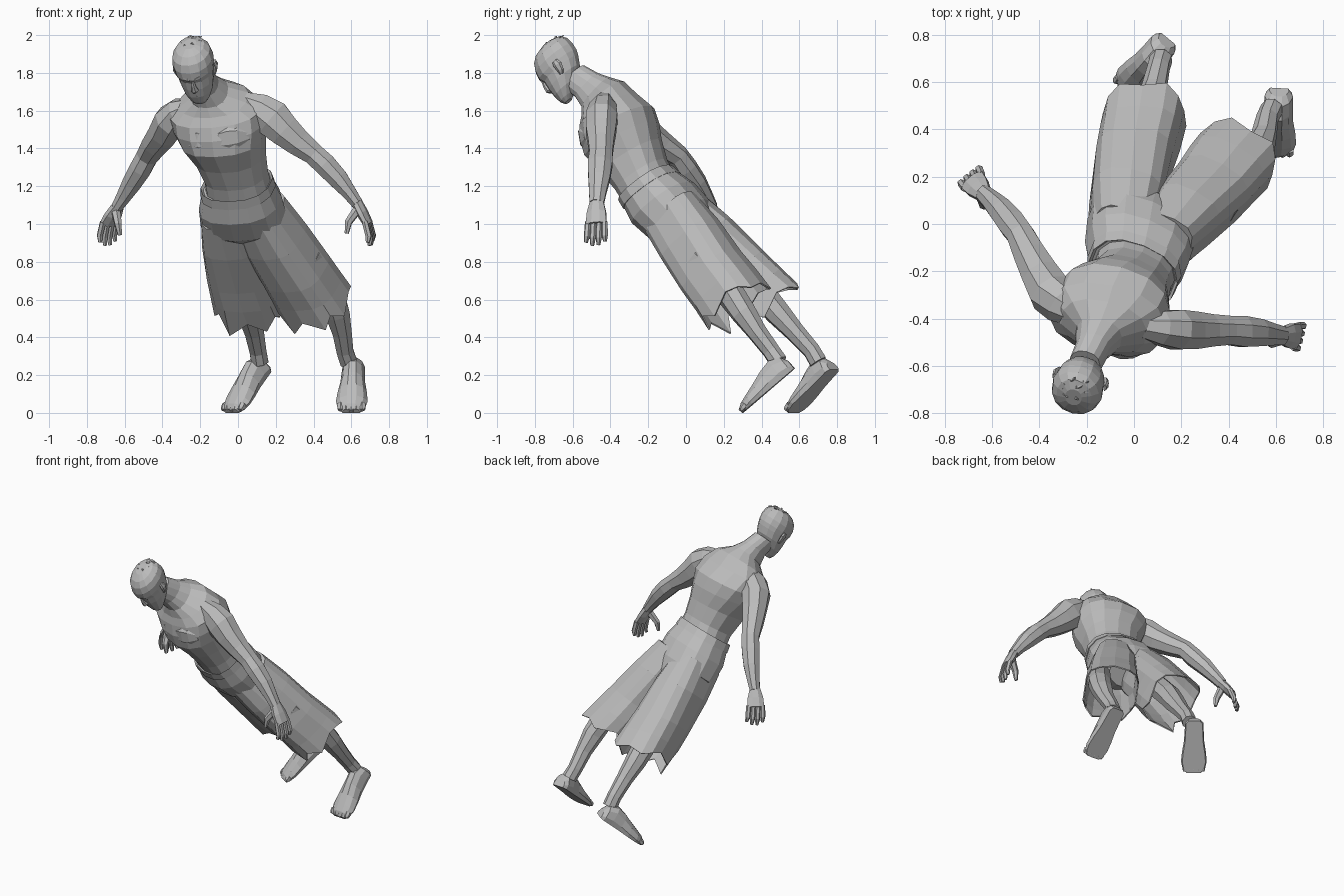
import bpy, bmesh, math
from mathutils import Vector, Matrix

skin = bpy.data.materials.new("plain_grey")
skin.diffuse_color = (0.5, 0.5, 0.5, 1)


def frame(yaw, pitch, roll=0):
    """Local x = figure's left, -y = forward, z = up along the body."""
    r = math.radians
    return (Matrix.Rotation(r(yaw), 3, 'Z') @ Matrix.Rotation(r(pitch), 3, 'X')
            @ Matrix.Rotation(-r(roll), 3, 'Y'))


def loft(name, rings, cap_start=True, cap_end=True):
    bm = bmesh.new()
    loops = [[bm.verts.new(p) for p in ring] for ring in rings]
    n = len(loops[0])
    for a, b in zip(loops, loops[1:]):
        for i in range(n):
            j = (i + 1) % n
            bm.faces.new((a[i], a[j], b[j], b[i]))
    if cap_start:
        bm.faces.new(loops[0][::-1])
    if cap_end:
        bm.faces.new(loops[-1])
    bmesh.ops.recalc_face_normals(bm, faces=bm.faces)
    me = bpy.data.meshes.new(name)
    bm.to_mesh(me)
    bm.free()
    me.materials.append(skin)
    ob = bpy.data.objects.new(name, me)
    bpy.context.collection.objects.link(ob)
    return ob


def oval(c, w, d, rot, n=12, sq=0.85):
    """Slightly squared oval ring of half width w and half depth d."""
    pts = []
    for i in range(n):
        t = 2 * math.pi * (i + 0.5) / n
        cx, sy = math.cos(t), math.sin(t)
        pts.append(Vector(c) + rot @ Vector((
            w * math.copysign(abs(cx) ** sq, cx), -d * math.copysign(abs(sy) ** sq, sy), 0)))
    return pts


def body(name, rows, n=12, **kw):
    """Rows: x, y, z, half width, half depth, yaw, pitch, roll."""
    return loft(name, [oval(r[:3], r[3], r[4], frame(*r[5:8]), n) for r in rows], **kw)


def tube(name, rows, n=8, ref=(0, 1, 0), fat=1.0):
    """Rows: x, y, z, radius across, radius along ref."""
    pts = [Vector(r[:3]) for r in rows]
    rings = []
    for i, r in enumerate(rows):
        t = (pts[min(i + 1, len(pts) - 1)] - pts[max(i - 1, 0)]).normalized()
        u = Vector(ref)
        u = (u - t * u.dot(t)).normalized()
        v = t.cross(u)
        ra, rb = r[3] * fat, r[-1] * fat
        rings.append([pts[i] + v * ra * math.cos(a) + u * rb * math.sin(a)
                      for a in (2 * math.pi * (k + .5) / n for k in range(n))])
    return loft(name, rings)


# Torso, from under the waistband up into the neck
body("torso", [
    (0.005, -0.19, 1.18, .178, .147, -22, 37, 0),
    (-0.01, -0.237, 1.26, .17, .153, -21, 34, 0),
    (-0.04, -0.29, 1.36, .187, .178, -19, 31, 0),
    (-0.075, -0.34, 1.45, .225, .212, -16, 27, 2),
    (-0.095, -0.365, 1.53, .25, .21, -13, 27, 4),
    (-0.115, -0.405, 1.60, .25, .172, -10, 32, 5),
    (-0.128, -0.435, 1.658, .185, .145, -10, 42, 5),
    (-0.15, -0.475, 1.695, .1, .11, -10, 48, 5),
    (-0.175, -0.525, 1.735, .073, .088, -9, 46, 5),
    (-0.21, -0.6, 1.785, .067, .082, -8, 42, 8)], n=14)

# Chest muscles
chest = frame(-15, 27, 4)
for side in (-1, 1):
    rings = []
    for dx, s in ((.004, .45), (.035, .85), (.085, 1), (.135, .9), (.185, .45)):
        c = Vector((-0.085, -0.36, 1.505)) + chest @ Vector((side * dx, -.15 + dx * .2, 0))
        rings.append([c + chest @ Vector((0, -.07 * s * math.cos(a), .1 * s * math.sin(a)))
                      for a in (2 * math.pi * k / 8 for k in range(8))])
    loft("chest_muscle", rings)

# Head: rows of height, forward shift, half width, half depth
hc, hr = Vector((-0.228, -0.668, 1.83)), frame(-8, 40, 8)


def at(x, f, u):
    return hc + hr @ Vector((x, -f, u))


loft("head", [oval(at(0, f, u), w * 1.06, d * 1.02, hr, 14, .95) for u, f, w, d in (
    (-.172, .078, .03, .022), (-.15, .068, .05, .045), (-.11, .042, .073, .077),
    (-.06, .015, .087, .104), (-.015, 0, .094, .114), (.015, 0, .1, .126),
    (.055, -.006, .104, .124), (.095, -.014, .096, .112), (.124, -.022, .072, .086),
    (.14, -.026, .034, .042))])
tube("nose", [(*at(0, .112, .005), .008, .012), (*at(0, .122, -.03), .013, .014),
              (*at(0, .124, -.058), .021, .018), (*at(0, .113, -.07), .016, .01)], 6)
tube("lips", [(*at(-.03, .098, -.105), .004, .004), (*at(0, .112, -.1), .011, .01),
              (*at(.03, .098, -.105), .004, .004)], 6)
for s in (-1, 1):
    tube("brow", [(*at(s * .012, .118, .012), .01), (*at(s * .042, .108, .02), .011),
                  (*at(s * .075, .08, .01), .006)], 6)
    tube("ear", [(*at(s * .094, .005, -.055), .008, .01), (*at(s * .103, -.005, -.035), .011, .018),
                 (*at(s * .112, -.012, -.005), .011, .024), (*at(s * .111, -.012, .018), .007, .016)],
         6, hr @ Vector((0, 1, 0)))

# Short tufts of hair lying on the crown
for i in range(12):
    a = 2.4 * i
    r = .014 * math.sqrt(i) + .01
    x, f = r * math.cos(a), -.03 + r * 1.3 * math.sin(a)
    b = Vector((x, f, .134 - 9 * r * r))
    tip = b + Vector((.03 * math.cos(a + 1), -.012 + .03 * math.sin(a + 1), .007))
    tube("hair_tuft", [(*at(b.x, b.y, b.z - .01), .018, .01),
                       (*at(*((b + tip) * .5 + Vector((0, 0, .004)))), .014, .007),
                       (*at(*tip), .002, .002)], 4)

# Arms: shoulder, biceps, elbow, forearm, wrist
tube("left_arm", [(.03, -.43, 1.65, .05, .05), (.11, -.44, 1.61, .082, .07),
                  (.18, -.447, 1.56, .098, .082), (.245, -.45, 1.495, .084, .078),
                  (.32, -.45, 1.43, .07, .067), (.40, -.45, 1.37, .056, .06),
                  (.46, -.455, 1.315, .058, .064), (.53, -.46, 1.24, .052, .056),
                  (.59, -.468, 1.165, .038, .044), (.63, -.473, 1.11, .031, .038)], fat=1.1)
tube("right_arm", [(-.25, -.38, 1.615, .05, .055), (-.305, -.34, 1.59, .075, .08),
                   (-.355, -.29, 1.545, .085, .09), (-.395, -.215, 1.48, .076, .078),
                   (-.44, -.13, 1.42, .066, .066), (-.48, -.045, 1.36, .056, .055),
                   (-.515, .0, 1.295, .057, .058), (-.56, .055, 1.22, .05, .052),
                   (-.605, .1, 1.145, .038, .042), (-.64, .13, 1.09, .03, .036)], fat=1.1)


def hand(side, wrist, knuckle, tips, across, thumb):
    w, k, t, a = (Vector(v) for v in (wrist, knuckle, tips, across))
    a.normalize()
    tube(side + "_palm", [(*w, .03, .038), (*w.lerp(k, .5), .03, .055),
                          (*k, .024, .06)], 8, a)
    for i in range(4):
        o = a * (i - 1.5) * .03
        reach = (.85, 1, .97, .8)[i]
        end = k + (t - k) * reach + o * 1.15
        mid = (k + o).lerp(end, .5) + (k - w) * .14
        tube(side + "_finger", [(*(k + o - (k - w) * .1), .017), (*mid, .017), (*end, .01)], 6, a)
    b, m, e = (Vector(v) for v in thumb)
    tube(side + "_thumb", [(*b, .026), (*m, .021), (*e, .011)], 6, a)


hand("left", (.625, -.472, 1.12), (.69, -.475, 1.0), (.70, -.48, .885), (.25, 1, 0),
     ((.635, -.485, 1.08), (.585, -.505, 1.01), (.575, -.51, .95)))
hand("right", (-.637, .127, 1.095), (-.685, .185, 1.0), (-.69, .21, .885), (.75, .6, 0),
     ((-.645, .12, 1.06), (-.635, .08, 1.0), (-.625, .08, .94)))

# Shorts: waistband, hips and two ragged legs
body("waistband", [(-.004, -.205, 1.205, .184, .154, -22, 37, 0),
                   (-.007, -.213, 1.217, .195, .163, -22, 37, 0),
                   (.002, -.18, 1.175, .204, .17, -22, 37, 0)], n=14)
body("shorts_hips", [(-.002, -.195, 1.195, .192, .16, -22, 37, 0),
                     (.012, -.12, 1.11, .225, .187, -22, 38, 0),
                     (.03, -.03, 1.02, .235, .175, -22, 40, 0),
                     (.06, .05, .96, .15, .12, -20, 40, 0)], n=14)

# Length change around the ragged hem
ragged = (.02, -.04, .03, -.03, .06, -.06, .01, -.03, .0, .03, .0, .02, -.02, -.04)


def shorts_leg(name, rows, hem_dir, shift):
    rings = [oval(r[:3], r[3], r[4], frame(*r[5:]), 14, .68) for r in rows]
    down = Vector(hem_dir).normalized()
    rings[-1] = [p + down * ragged[(i + shift) % 14] for i, p in enumerate(rings[-1])]
    ob = loft(name, rings, cap_end=False)
    m = ob.modifiers.new("cloth", 'SOLIDIFY')
    m.thickness = .008


shorts_leg("right_shorts_leg", [(-.065, -.05, 1.07, .125, .16, -18, 40),
                                (-.035, .1, .92, .152, .177, -10, 40),
                                (.0, .27, .745, .165, .18, -3, 40),
                                (.025, .36, .65, .172, .185, 0, 40),
                                (.045, .445, .565, .176, .188, 3, 40)], (.04, .47, -.55), 0)
shorts_leg("left_shorts_leg", [(.115, -.09, 1.07, .12, .162, -26, 40),
                               (.2, .02, .92, .153, .175, -28, 40),
                               (.31, .135, .75, .168, .177, -29, 40),
                               (.37, .21, .655, .176, .18, -29, 40),
                               (.425, .27, .57, .18, .185, -29, 40)], (.32, .35, -.48), 0)

# Lower legs
tube("right_lower_leg", [(-.01, .2, .82, .07), (.04, .40, .63, .068), (.06, .485, .53, .062),
                         (.085, .575, .43, .049), (.105, .665, .33, .043), (.115, .70, .27, .044)],
     fat=1.12)
tube("left_lower_leg", [(.36, .07, .82, .07), (.49, .235, .63, .068), (.525, .305, .53, .062),
                        (.55, .375, .43, .049), (.565, .45, .33, .043), (.585, .49, .27, .044)],
     fat=1.12)


# Bare feet: rows of position along the sole, half width, height
def foot(name, heel, toe):
    h, t = Vector(heel), Vector(toe)
    d = (t - h).normalized()
    side = Vector((-d.y, d.x, 0)).normalized()
    up = d.cross(side)
    rings = []
    for s, w, z in ((0, .042, .055), (.06, .06, .095), (.22, .062, .12), (.42, .066, .105),
                    (.62, .078, .08), (.8, .084, .06), (.93, .073, .045), (1, .05, .026)):
        c = h.lerp(t, s)
        rings.append([c + side * w * x + up * z * y for x, y in (
            (-.9, 0), (.9, 0), (1, .3), (.75, .75), (.3, 1), (-.3, 1), (-.75, .75), (-1, .3))])
    loft(name, rings)
    # Toes
    for i in range(5):
        o = side * (i - 2) * .029
        a, b = h.lerp(t, .88) + o + up * .022, h.lerp(t, 1.01 - .012 * abs(i - 2)) + o + up * .015
        tube(name + "_toe", [(*a, .02), (*a.lerp(b, .6), .019), (*b, .012)], 6, up)


foot("right_foot", (.145, .785, .23), (-.03, .57, .0))
foot("left_foot", (.615, .575, .235), (.6, .3, .0))
